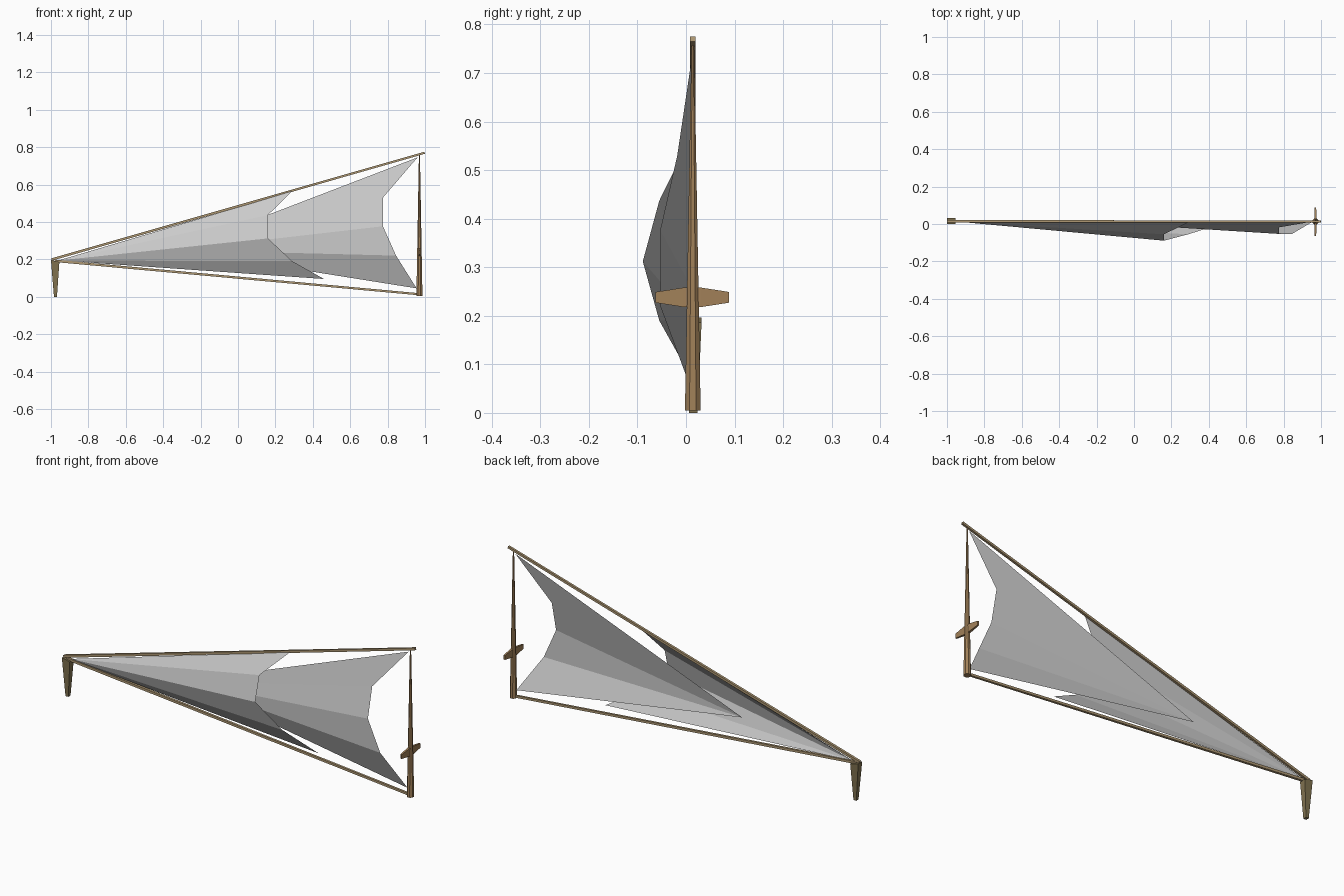
import bpy, bmesh, math
from mathutils import Vector

if "Cube" in bpy.data.objects:
    bpy.data.objects.remove(bpy.data.objects["Cube"])

CY = 0.014  # plane of the spars


def material(name, col):
    m = bpy.data.materials.new(name)
    m.diffuse_color = (*col, 1)
    m.use_nodes = True
    m.node_tree.nodes["Principled BSDF"].inputs["Base Color"].default_value = m.diffuse_color
    return m


wood = material("wood", (0.36, 0.22, 0.10))
pale = material("pale_wood", (0.42, 0.31, 0.17))
dark = material("dark_wood", (0.22, 0.17, 0.08))


def make(name, verts, faces, mat=None, solid=True):
    me = bpy.data.meshes.new(name)
    me.from_pydata(verts, [], faces)
    if solid:
        bm = bmesh.new()
        bm.from_mesh(me)
        bmesh.ops.recalc_face_normals(bm, faces=bm.faces)
        bm.to_mesh(me)
        bm.free()
    ob = bpy.data.objects.new(name, me)
    bpy.context.collection.objects.link(ob)
    if mat:
        me.materials.append(mat)
    return ob


def loft(name, rings, mat):
    """Skin equal-length rings and cap both ends."""
    n = len(rings[0])
    verts = [v for r in rings for v in r]
    faces = [tuple(range(n)), tuple(range((len(rings) - 1) * n, len(rings) * n))]
    for k in range(len(rings) - 1):
        for i in range(n):
            j = (i + 1) % n
            faces.append((k * n + i, k * n + j, (k + 1) * n + j, (k + 1) * n + i))
    return make(name, verts, faces, mat)


def spar(name, a, b, ra, rb, sides, mat):
    a, b = Vector(a), Vector(b)
    v = Vector((0, 1, 0))
    u = (b - a).normalized().cross(v)
    angs = [2 * math.pi * (i + 0.5) / sides for i in range(sides)]
    rings = [[p + r * (math.cos(t) * u + math.sin(t) * v) for t in angs]
             for p, r in ((a, ra), (b, rb))]
    return loft(name, rings, mat)


def rect(x0, x1, y0, y1, z0, z1):
    return [(x0, y0, z0), (x1, y0, z1), (x1, y1, z1), (x0, y1, z0)]


# Mast and the two long spars
spar("mast", (0.97, CY, 0.005), (0.97, CY, 0.76), 0.0175, 0.003, 8, wood)
spar("upper_yard", (-0.997, CY, 0.199), (0.998, CY, 0.770), 0.009, 0.008, 4, pale)
spar("lower_boom", (-0.98, CY, 0.192), (0.984, CY, 0.012), 0.009, 0.008, 4, pale)

# Tapered peg under the pointed end
loft("peg", [rect(-0.984, -0.968, 0.006, 0.024, 0, 0),
             rect(-1.0, -0.955, -0.001, 0.032, 0.196, 0.186)], dark)

# Crosspiece on the mast, thinner towards its ends
loft("crosspiece", [[(0.97 + sx * t, y, 0.238 + sz * h)
                     for sx, sz in ((-1, -1), (1, -1), (1, 1), (-1, 1))]
                    for y, t, h in ((-0.063, 0.004, 0.011), (-0.005, 0.006, 0.020),
                                    (0.031, 0.006, 0.020), (0.089, 0.004, 0.011))], wood)


# Sails: flat triangles fanning from one point to a billowing free edge
def sail(name, tip, edge):
    make(name, [tip] + edge, [(0, i + 1, i) for i in range(1, len(edge))], solid=False)


sail("front_sail", (-0.96, CY, 0.194),
     [(0.29, 0.008, 0.565), (0.16, -0.055, 0.437), (0.16, -0.089, 0.312),
      (0.29, -0.055, 0.19), (0.46, -0.002, 0.095)])
sail("rear_sail", (-0.33, 0.016, 0.25),
     [(0.96, CY, 0.745), (0.775, -0.018, 0.53), (0.775, -0.053, 0.377),
      (0.845, -0.053, 0.22), (0.955, 0.012, 0.045)])
